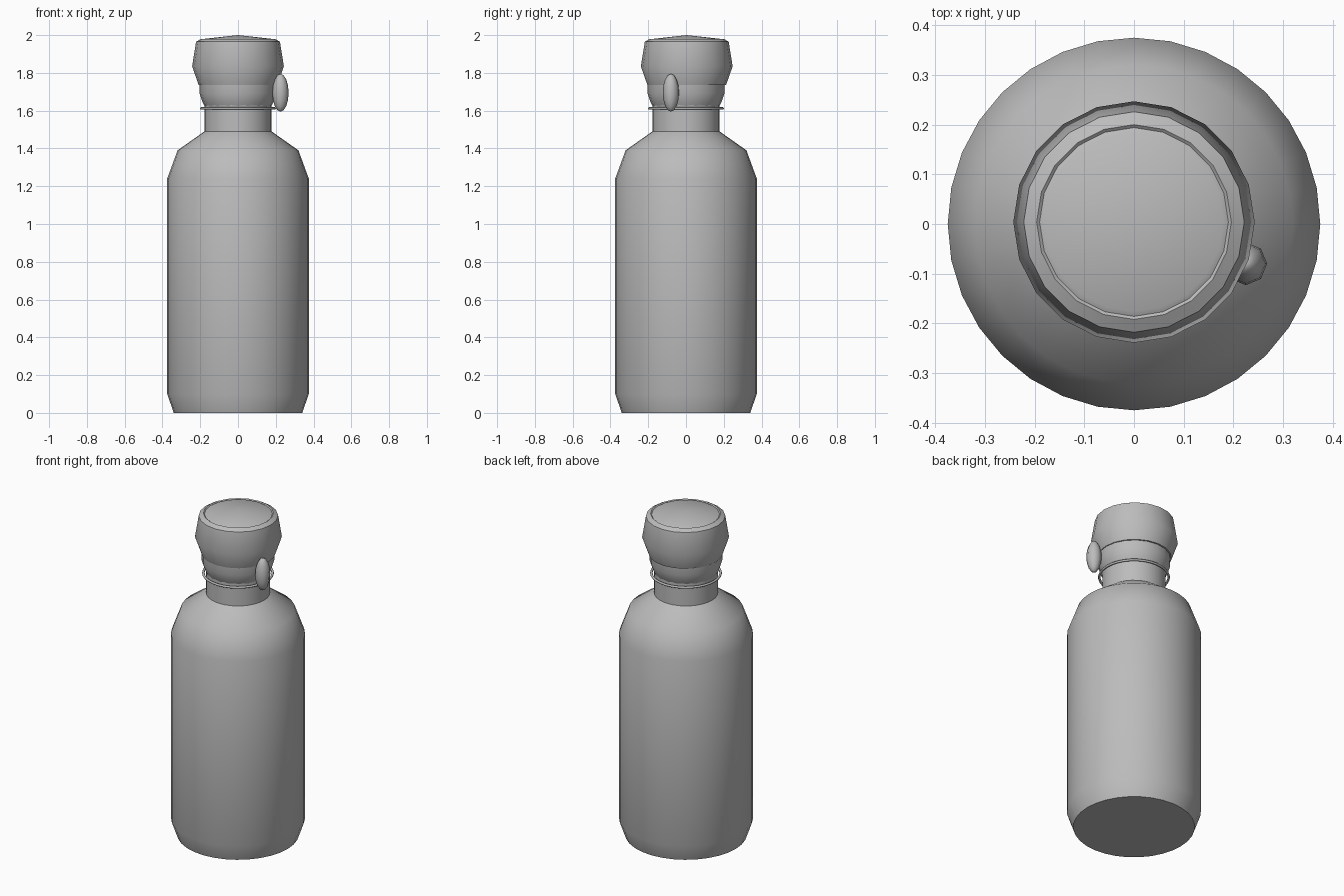
import bpy, bmesh, math

if "Cube" in bpy.data.objects:
    bpy.data.objects.remove(bpy.data.objects["Cube"])

grey = bpy.data.materials.new("plain grey")
grey.diffuse_color = (0.5, 0.5, 0.5, 1)
grey.use_nodes = True
grey.node_tree.nodes["Principled BSDF"].inputs["Base Color"].default_value = grey.diffuse_color


def finish(obj, angle):
    obj.data.materials.append(grey)
    bpy.ops.object.select_all(action='DESELECT')
    obj.select_set(True)
    bpy.context.view_layer.objects.active = obj
    bpy.ops.object.shade_smooth_by_angle(angle=math.radians(angle))


def lathe(name, profile, sides, angle=40, y=0.0):
    """Spin (radius, z) points around z; radius 0 is a pole."""
    bm = bmesh.new()
    rings = []
    for r, z in profile:
        n = sides if r > 0 else 1
        rings.append([bm.verts.new((r * math.cos(2 * math.pi * i / sides),
                                    y + r * math.sin(2 * math.pi * i / sides), z))
                      for i in range(n)])
    for a, b in zip(rings, rings[1:]):
        for i in range(sides):
            j = (i + 1) % sides
            quad = [a[i % len(a)], a[j % len(a)], b[j % len(b)], b[i % len(b)]]
            bm.faces.new(list(dict.fromkeys(quad)))
    bmesh.ops.recalc_face_normals(bm, faces=bm.faces)
    mesh = bpy.data.meshes.new(name)
    bm.to_mesh(mesh)
    bm.free()
    obj = bpy.data.objects.new(name, mesh)
    bpy.context.collection.objects.link(obj)
    finish(obj, angle)
    return obj


# Bottle with tapered foot, rounded shoulder and straight neck
lathe("bottle_body", [(0, 0), (0.34, 0), (0.375, 0.1), (0.375, 1.24), (0.32, 1.39),
                      (0.178, 1.49), (0.178, 1.70), (0, 1.70)], 32)

# Flared collar between neck and cap
lathe("collar", [(0, 1.625), (0.178, 1.625), (0.188, 1.645), (0.203, 1.69), (0.203, 1.76), (0, 1.76)], 20)

# Faceted stopper cap with a bevelled rim and a slightly domed top
lathe("cap", [(0, 1.735), (0.208, 1.735), (0.243, 1.835), (0.222, 1.965), (0.196, 1.98),
              (0.19, 1.975), (0.18, 1.98), (0, 2.0)], 20, 30, 0.004)

# Thin wire ring around the neck
bpy.ops.mesh.primitive_torus_add(location=(0, 0, 1.612), major_radius=0.194, minor_radius=0.007,
                                 major_segments=32, minor_segments=8)
ring = bpy.context.object
ring.name = "neck_ring"
finish(ring, 60)

# Oval latch tab on the right side
bpy.ops.mesh.primitive_uv_sphere_add(segments=8, ring_count=8, radius=1, location=(0.225, -0.08, 1.695))
tab = bpy.context.object
tab.name = "latch_tab"
tab.scale = (0.043, 0.043, 0.1)
finish(tab, 80)
